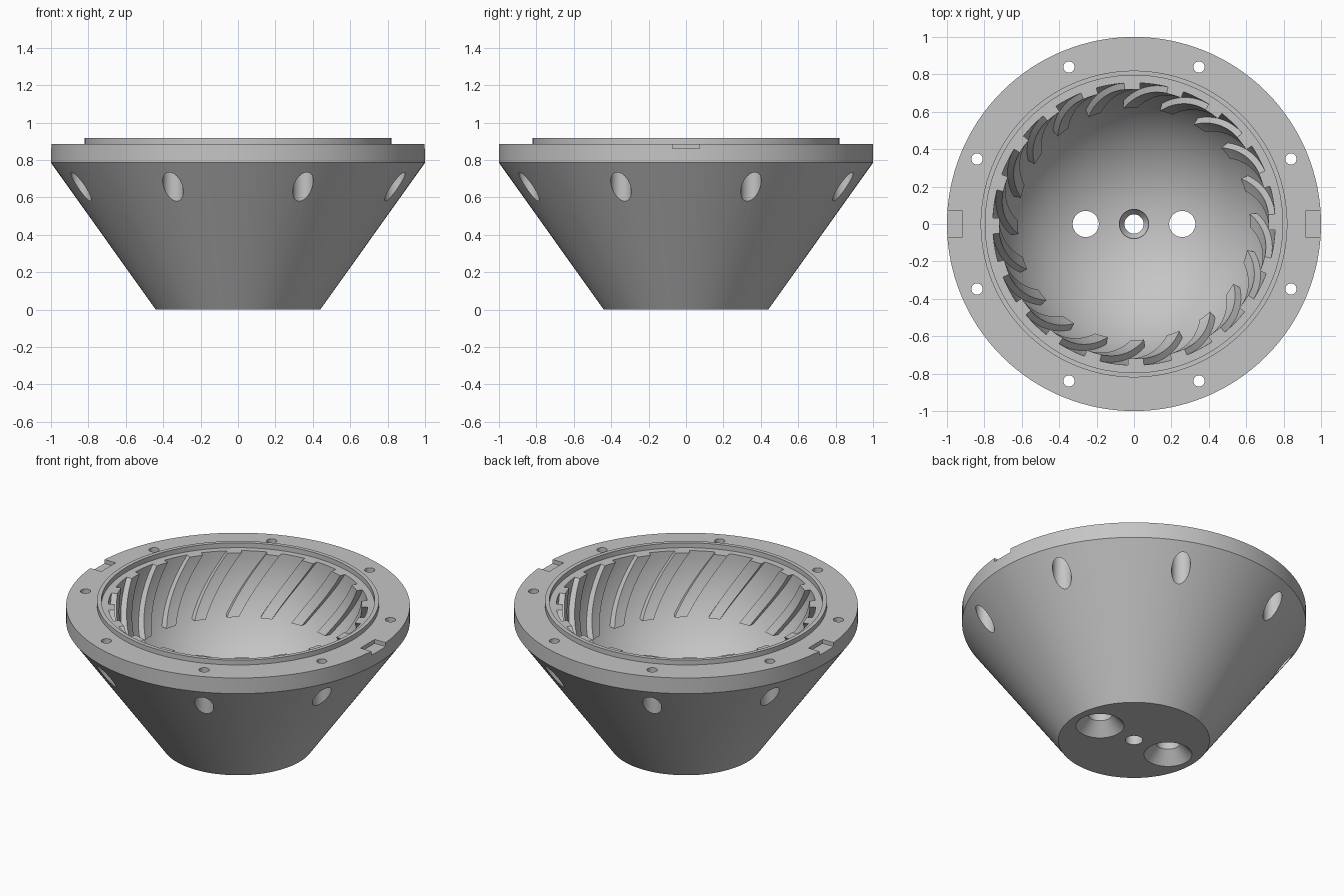
import bpy, bmesh
from math import radians, sqrt, sin, cos, pi
from mathutils import Matrix

if "Cube" in bpy.data.objects:
    bpy.data.objects.remove(bpy.data.objects["Cube"])

grey = bpy.data.materials.new("plain grey")
grey.use_nodes = True
grey.diffuse_color = (0.56, 0.56, 0.56, 1)
grey.node_tree.nodes["Principled BSDF"].inputs["Base Color"].default_value = (0.56, 0.56, 0.56, 1)

RIM_Z = 0.885      # flange top and centre of the bowl sphere
BOWL_R = 0.755
RIB_R = 0.72


def lathe(bm, profile, segments, x=0.0, y=0.0):
    """Spin an (r, z) profile that starts and ends on the axis."""
    rings = []
    for r, z in profile:
        if r < 1e-6:
            rings.append([bm.verts.new((x, y, z))] * segments)
        else:
            angles = [2 * pi * i / segments for i in range(segments)]
            rings.append([bm.verts.new((x + r * cos(a), y + r * sin(a), z)) for a in angles])
    for low, high in zip(rings, rings[1:]):
        for i in range(segments):
            j = (i + 1) % segments
            corners = list(dict.fromkeys((low[i], low[j], high[j], high[i])))
            bm.faces.new(corners)


def finish(bm, name):
    bmesh.ops.recalc_face_normals(bm, faces=bm.faces)
    mesh = bpy.data.meshes.new(name)
    bm.to_mesh(mesh)
    bm.free()
    mesh.materials.append(grey)
    obj = bpy.data.objects.new(name, mesh)
    bpy.context.collection.objects.link(obj)
    return obj


def combine(target, other, operation):
    other.hide_render = True
    mod = target.modifiers.new("combine", "BOOLEAN")
    mod.operation = operation
    mod.solver = "EXACT"
    mod.object = other
    bpy.context.view_layer.objects.active = target
    bpy.ops.object.modifier_apply(modifier=mod.name)
    bpy.data.objects.remove(other)


# Conical body with flange, raised lip and round bowl
profile = [(0, 0), (0.44, 0), (1, 0.785), (1, RIM_Z), (0.82, RIM_Z), (0.82, 0.916),
           (0.795, 0.916), (0.795, RIM_Z)]
steps = 28
for k in range(steps + 1):
    a = pi / 2 * k / steps
    profile.append((BOWL_R * cos(a), RIM_Z - BOWL_R * sin(a)))
bm = bmesh.new()
lathe(bm, profile, 128)
body = finish(bm, "bowl_housing")

# Slanted ribs standing on the bowl wall, flush with the rim
bm = bmesh.new()
rows, columns = 14, 3
for g in range(20):
    loops = []
    for k in range(rows + 1):
        t = k / rows
        z = 0.52 + (RIM_Z - 0.52) * t
        drop = RIM_Z - z
        outer = sqrt(BOWL_R ** 2 - drop ** 2) + 0.02
        inner = sqrt(RIB_R ** 2 - drop ** 2)
        start = 88.5 - 19 * t + 18 * g
        angles = [radians(start + 6.5 * c / columns) for c in range(columns + 1)]
        ring = [(outer, a) for a in angles] + [(inner, a) for a in reversed(angles)]
        loops.append([bm.verts.new((r * cos(a), r * sin(a), z)) for r, a in ring])
    for low, high in zip(loops, loops[1:]):
        for i in range(len(low)):
            j = (i + 1) % len(low)
            bm.faces.new((low[i], low[j], high[j], high[i]))
    bm.faces.new(loops[0])
    bm.faces.new(loops[-1])
bmesh.ops.triangulate(bm, faces=bm.faces)
combine(body, finish(bm, "ribs"), "UNION")

# Stepped bolt holes around the flange, floor holes and edge slots
bm = bmesh.new()
for i in range(8):
    a = radians(22.5 + 45 * i)
    lathe(bm, [(0, 0.4), (0.055, 0.4), (0.055, 0.8), (0.03, 0.8), (0.03, 1), (0, 1)],
          32, 0.908 * cos(a), 0.908 * sin(a))
for side in (-1, 1):
    lathe(bm, [(0, -0.05), (0.14, -0.05), (0.14, 0), (0.07, 0.075), (0.07, 0.4), (0, 0.4)],
          48, 0.258 * side, 0)
    bmesh.ops.create_cube(bm, size=1, matrix=Matrix.Translation((side, 0, 0.91))
                          @ Matrix.Diagonal((0.16, 0.145, 0.1, 1)))
lathe(bm, [(0, -0.05), (0.051, -0.05), (0.051, 0.08), (0.078, 0.12), (0.078, 0.3), (0, 0.3)], 48)
combine(body, finish(bm, "hole_cutter"), "DIFFERENCE")

# Smooth curved walls, keep machined edges crisp
bpy.ops.object.select_all(action="DESELECT")
body.select_set(True)
bpy.context.view_layer.objects.active = body
bpy.ops.object.shade_smooth_by_angle(angle=radians(28))
